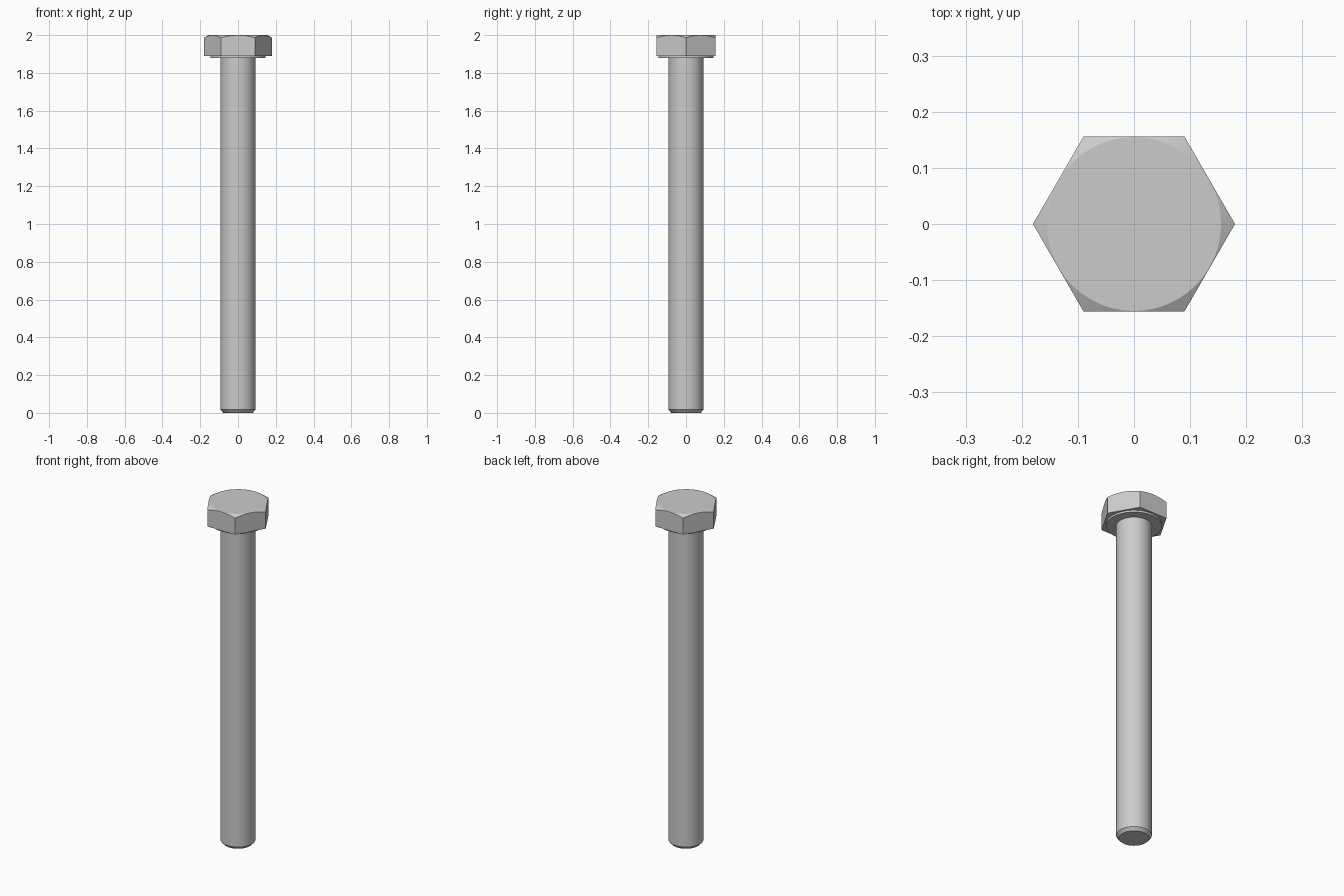
import bpy, bmesh
from math import cos, sin, tan, pi, radians

if "Cube" in bpy.data.objects:
    bpy.data.objects.remove(bpy.data.objects["Cube"])

SEG = 48            # divisible by 6 so the hex corners land on samples
CORNER = 0.18       # hex radius across corners
FLAT = CORNER * cos(pi / 6)
TOP_R = FLAT - 0.0008


def hex_radius(a):
    return FLAT / cos((a % (pi / 3)) - pi / 6)


def circle(r, z):
    return lambda a: (r, z)


def hex_ring(z):
    return lambda a: (hex_radius(a), z)


def chamfer_ring(a):
    r = hex_radius(a)
    return r, 2.0 - (r - TOP_R) * tan(radians(30))


def lathe(name, rings):
    """Skin closed rings listed bottom to top, with capped ends."""
    bm = bmesh.new()
    loops = []
    for ring in rings:
        loop = []
        for i in range(SEG):
            a = 2 * pi * i / SEG
            r, z = ring(a)
            loop.append(bm.verts.new((r * cos(a), r * sin(a), z)))
        loops.append(loop)
    for lo, hi in zip(loops, loops[1:]):
        for i in range(SEG):
            j = (i + 1) % SEG
            bm.faces.new((lo[i], lo[j], hi[j], hi[i]))
    bm.faces.new(loops[0][::-1])
    bm.faces.new(loops[-1])
    bmesh.ops.recalc_face_normals(bm, faces=bm.faces)
    me = bpy.data.meshes.new(name)
    bm.to_mesh(me)
    bm.free()
    ob = bpy.data.objects.new(name, me)
    bpy.context.collection.objects.link(ob)
    bpy.ops.object.select_all(action='DESELECT')
    ob.select_set(True)
    bpy.context.view_layer.objects.active = ob
    bpy.ops.object.shade_smooth_by_angle(angle=radians(22))
    return ob


# One solid: chamfered shank tip, shank, washer face, chamfered hex head
lathe("hex_bolt", [
    circle(0.078, 0.0),
    circle(0.093, 0.017),
    circle(0.093, 1.878),
    circle(0.146, 1.878),
    circle(0.146, 1.889),
    hex_ring(1.889),
    chamfer_ring,
    circle(TOP_R, 2.0),
])
